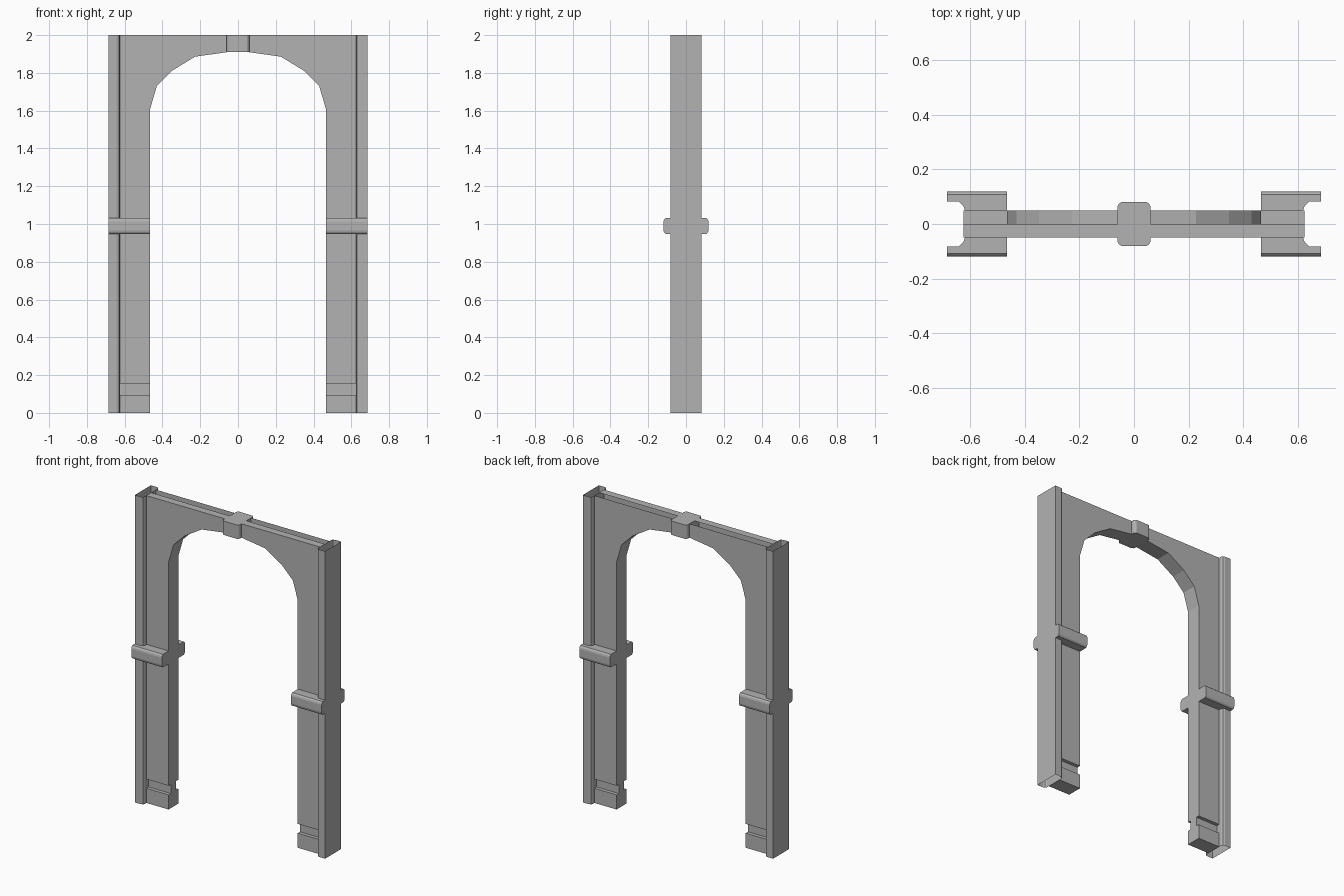
import bpy, bmesh

if "Cube" in bpy.data.objects:
    bpy.data.objects.remove(bpy.data.objects["Cube"])

stone = bpy.data.materials.new("grey stone")
stone.diffuse_color = (0.45, 0.45, 0.45, 1)
stone.use_nodes = True
stone.node_tree.nodes["Principled BSDF"].inputs["Base Color"].default_value = stone.diffuse_color


def make(name, bm):
    bmesh.ops.recalc_face_normals(bm, faces=bm.faces)
    me = bpy.data.meshes.new(name)
    bm.to_mesh(me)
    bm.free()
    me.materials.append(stone)
    ob = bpy.data.objects.new(name, me)
    bpy.context.collection.objects.link(ob)
    return ob


def loft(name, rings, closed=True, start=False, end=False, skip=()):
    """Join rings of points with quads, with optional end caps."""
    bm = bmesh.new()
    vs = [[bm.verts.new(p) for p in r] for r in rings]
    n = len(rings[0])
    for a, b in zip(vs, vs[1:]):
        for i in range(n if closed else n - 1):
            if i not in skip:
                j = (i + 1) % n
                bm.faces.new((a[i], a[j], b[j], b[i]))
    if start:
        bm.faces.new(vs[0])
    if end:
        bm.faces.new(vs[-1][::-1])
    return make(name, bm)


def box(name, x0, x1, y0, y1, z0, z1):
    r = [(x0, y0), (x1, y0), (x1, y1), (x0, y1)]
    return loft(name, [[(x, y, z) for x, y in r] for z in (z0, z1)],
                start=True, end=True)


OUT, IN, WALL, DEPTH = 0.685, 0.465, 0.625, 0.05

# arched panel: thin wall, its top covered only on the front half
half = [(IN, 0.155), (IN, 1.61), (0.43, 1.73), (0.348, 1.812), (0.227, 1.886), (0.055, 1.91)]
outline = [(WALL, 2), (WALL, 0.155)] + half
outline += [(-x, z) for x, z in reversed(outline)]
n = len(outline)
loft("arch_panel", [[(x, y, z) for x, z in outline] for y in (-DEPTH, DEPTH)],
     start=True, end=True, skip=(0, n - 2, n - 1))
bm = bmesh.new()
bm.faces.new([bm.verts.new(p) for p in
              ((-WALL, -DEPTH, 2), (WALL, -DEPTH, 2), (WALL, 0, 2), (-WALL, 0, 2))])
cap = make("top_cap", bm)

# keystone with rounded corners
q = [(0.06, 0.05), (0.06, 0.066), (0.056, 0.074), (0.047, 0.08)]
kr = q + [(-x, y) for x, y in reversed(q)]
kr += [(-x, -y) for x, y in kr]
loft("keystone", [[(x, y, z) for x, y in kr] for z in (1.91, 2)], start=True, end=True)

# hollow post section, and the band's cross-section with its base on the wall
post = [(OUT, 0.083), (0.642, 0.083), (0.63, 0.078), (WALL, 0.066)]
post += [(x, -y) for x, y in reversed(post)]
band = [(0.108, 0.947), (0.116, 0.955), (0.119, 0.966),
        (0.119, 1.013), (0.116, 1.024), (0.108, 1.032)]
stations = [(IN, 0.05), (0.62, 0.05), (WALL, 0.066), (0.642, 0.083), (OUT, 0.083)]

for s, side in ((-1, "left"), (1, "right")):
    # post, open at both ends
    loft(side + "_post", [[(s * x, y, z) for x, y in post] for z in (0, 2)])
    # foot block and recessed groove above it
    xs = sorted((s * IN, s * WALL))
    box(side + "_foot", *xs, -DEPTH, DEPTH, 0, 0.095)
    box(side + "_foot_groove", *xs, -0.027, 0.027, 0.095, 0.155)
    # bands at mid height, front and back
    for t, face in ((-1, "front"), (1, "back")):
        rings = [[(s * x, t * y, z) for y, z in [(b, 0.947)] + band + [(b, 1.032)]]
                 for x, b in stations]
        loft(f"{side}_{face}_band", rings, closed=False, start=True, end=True)

# the flat cap is a single face and must look upward
if cap.data.polygons[0].normal.z < 0:
    cap.data.flip_normals()
